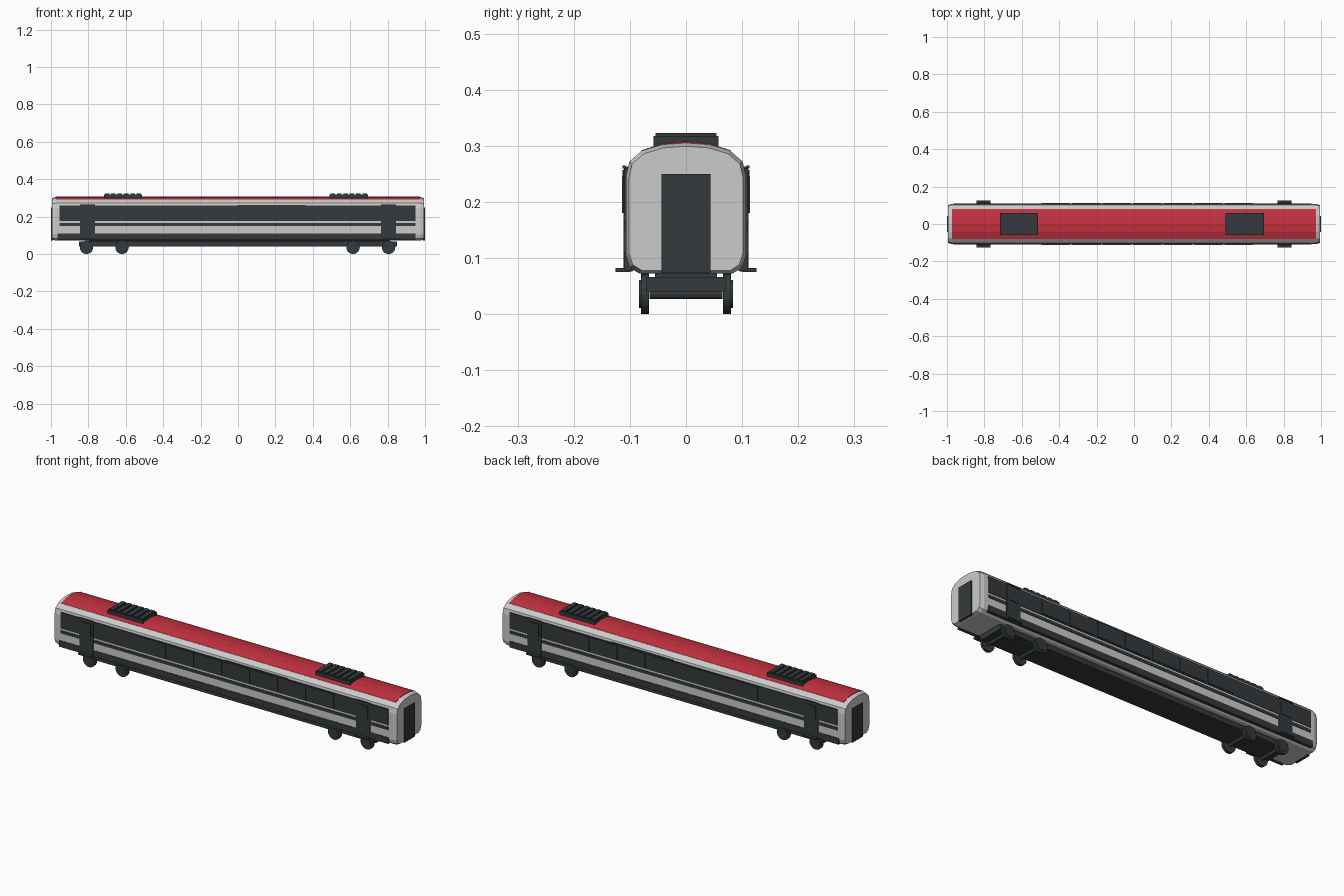
import bpy, bmesh, math

if "Cube" in bpy.data.objects:
    bpy.data.objects.remove(bpy.data.objects["Cube"])

def material(name, rgb):
    m = bpy.data.materials.new(name)
    m.diffuse_color = (*rgb, 1)
    m.use_nodes = True
    m.node_tree.nodes["Principled BSDF"].inputs["Base Color"].default_value = m.diffuse_color
    return m

DARK = material("charcoal", (0.035, 0.042, 0.045))
RED = material("roof_red", (0.55, 0.03, 0.05))

def finish(name, bm, mat=None):
    bmesh.ops.recalc_face_normals(bm, faces=bm.faces)
    me = bpy.data.meshes.new(name)
    bm.to_mesh(me)
    bm.free()
    ob = bpy.data.objects.new(name, me)
    bpy.context.collection.objects.link(ob)
    if mat:
        me.materials.append(mat)
    return ob

def boxes(name, spans, mat=None):
    """Join several boxes, each given as x0, x1, y0, y1, z0, z1."""
    bm = bmesh.new()
    for x0, x1, y0, y1, z0, z1 in spans:
        vs = bmesh.ops.create_cube(bm, size=1)["verts"]
        for v in vs:
            v.co.x = x0 if v.co.x < 0 else x1
            v.co.y = y0 if v.co.y < 0 else y1
            v.co.z = z0 if v.co.z < 0 else z1
    return finish(name, bm, mat)

def both_sides(x0, x1, y0, y1, z0, z1):
    return [(x0, x1, y0, y1, z0, z1), (x0, x1, -y1, -y0, z0, z1)]

def loft(name, profile, stations, mat=None):
    """Sweep a closed y-z profile along x; stations are (x, scale)."""
    bm = bmesh.new()
    mid = 0.185
    rings = [[bm.verts.new((x, y * s, mid + (z - mid) * s)) for y, z in profile]
             for x, s in stations]
    n = len(profile)
    for a, b in zip(rings, rings[1:]):
        for i in range(n):
            bm.faces.new((a[i], a[(i + 1) % n], b[(i + 1) % n], b[i]))
    bm.faces.new(rings[0])
    bm.faces.new(rings[-1])
    return finish(name, bm, mat)

def mirrored(half):
    return half + [(-y, z) for y, z in reversed(half)]

# car body shell with slightly drawn-in ends
half = [(0.083, 0.072), (0.1, 0.083), (0.107, 0.105), (0.107, 0.245), (0.101, 0.272),
        (0.079, 0.291), (0.042, 0.302), (0.0, 0.305)]
body_profile = half + [(-y, z) for y, z in reversed(half[:-1])]
loft("car_body", body_profile,
     [(-0.995, 0.95), (-0.975, 1), (0.975, 1), (0.995, 0.95)])

# red roof skin following the curve of the roof
roof = [(0.079, 0.292), (0.042, 0.304), (0.0, 0.308), (-0.042, 0.304), (-0.079, 0.292)]
loft("red_roof", roof + [(-0.079, 0.287), (0.0, 0.300), (0.079, 0.287)],
     [(-0.973, 1), (0.973, 1)], RED)

# slatted roof air units
for cx, side in ((-0.615, "rear"), (0.592, "front")):
    parts = [(cx - 0.102, cx + 0.102, -0.058, 0.058, 0.298, 0.317)]
    for i in range(6):
        x = cx - 0.085 + i * 0.034
        parts.append((x - 0.012, x + 0.012, -0.054, 0.054, 0.315, 0.323))
    boxes(side + "_air_unit", parts, DARK)

# end gangway doors
boxes("gangway_doors", [(s * 0.988, s * 1.0, -0.044, 0.044, 0.073, 0.25)
                        for s in (-1, 1)], DARK)

# long dark bands along both sides
boxes("window_bands", both_sides(-0.955, 0.95, 0.1, 0.1095, 0.176, 0.26), DARK)
boxes("waist_stripes", both_sides(-0.955, 0.95, 0.1, 0.1095, 0.15, 0.166), DARK)
boxes("lower_stripes", both_sides(-0.965, 0.95, 0.09, 0.1095, 0.078, 0.111), DARK)

# raised passenger windows
panes = []
for i in range(7):
    x = -0.5 + i * 0.163
    panes += both_sides(x + 0.006, x + 0.157, 0.105, 0.113, 0.182, 0.257)
boxes("passenger_windows", panes, DARK)
boxes("destination_panels", both_sides(0.0, 0.36, 0.1, 0.1105, 0.252, 0.263), DARK)

# entrance doors with windows, top rails and steps
doors, door_windows, steps = [], [], []
for cx in (-0.805, 0.805):
    doors += both_sides(cx - 0.04, cx + 0.04, 0.095, 0.111, 0.076, 0.258)
    door_windows += both_sides(cx - 0.028, cx + 0.028, 0.108, 0.114, 0.18, 0.245)
    door_windows += both_sides(cx - 0.04, cx + 0.04, 0.108, 0.113, 0.259, 0.265)
    steps += both_sides(cx - 0.038, cx + 0.038, 0.1, 0.126, 0.075, 0.082)
boxes("entrance_doors", doors, DARK)
boxes("door_windows", door_windows, DARK)
boxes("door_steps", steps, DARK)

# underframe
boxes("underframe", [(-0.85, 0.85, -0.07, 0.07, 0.04, 0.066),
                     (-0.8, 0.8, -0.055, 0.055, 0.06, 0.076)], DARK)

# wheels: tyre disc plus raised hub, and axles
for k, x in enumerate((-0.81, -0.62, 0.615, 0.805)):
    bm = bmesh.new()
    for y, depth, r in ((0.073, 0.015, 0.036), (-0.073, 0.015, 0.036),
                        (0.081, 0.005, 0.025), (-0.081, 0.005, 0.025),
                        (0, 0.13, 0.009)):
        vs = bmesh.ops.create_cone(bm, cap_ends=True, segments=20, radius1=r,
                                   radius2=r, depth=depth)["verts"]
        for v in vs:
            v.co = (x + v.co.x, y + v.co.z, 0.036 + v.co.y)
    finish("wheelset_%d" % (k + 1), bm, DARK)
